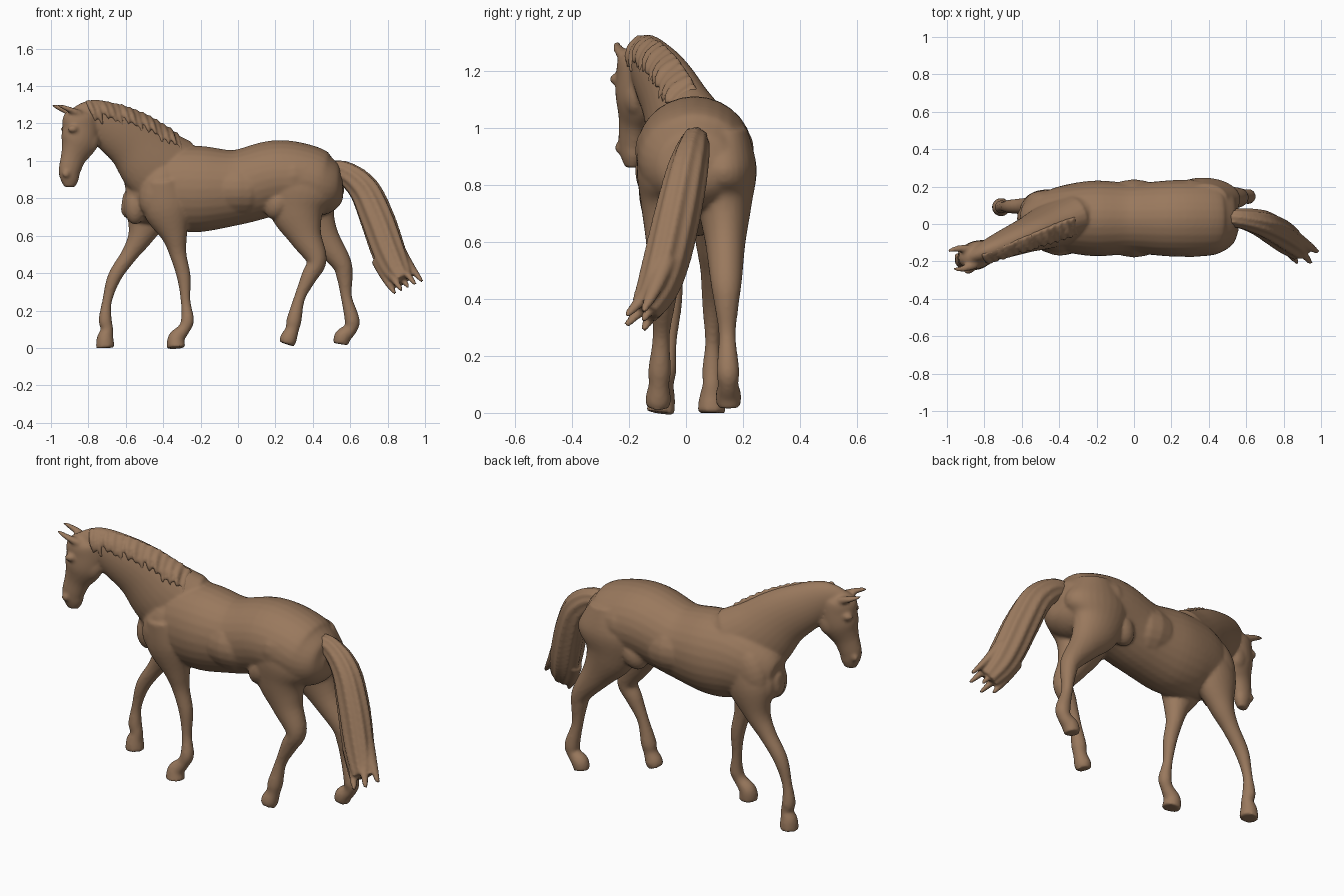
import bpy
import bmesh
import math
from mathutils import Vector, Matrix

default_cube = bpy.data.objects.get("Cube")
if default_cube:
    bpy.data.objects.remove(default_cube, do_unlink=True)

# One chestnut colour for the whole animal
coat = bpy.data.materials.new("chestnut_brown")
coat.use_nodes = True
coat_colour = (.32, .19, .11, 1)
coat.diffuse_color = coat_colour
coat.node_tree.nodes["Principled BSDF"].inputs["Base Color"].default_value = coat_colour

ACROSS = Vector((0, 1, 0))
HEAD_SIDE = Vector((-.3, .9, 0)).normalized()
TAIL_SIDE = Vector((.3, .9, 0)).normalized()


def spline(keys, steps):
    """Smooth curve through the key vectors."""
    result = []
    for i in range(len(keys) - 1):
        before, start = keys[max(i - 1, 0)], keys[i]
        end, after = keys[i + 1], keys[min(i + 2, len(keys) - 1)]
        for k in range(steps):
            t = k / steps
            result.append(start + (end - before) * (t / 2)
                          + (before * 2 - start * 5 + end * 4 - after) * (t * t / 2)
                          + (start * 3 - before - end * 3 + after) * (t ** 3 / 2))
    result.append(keys[-1])
    return result


def tube(bm, path, side, sides=28, ridges=0, ridge_size=0):
    """Closed tube through stations of x, y, z, half width and half depth."""
    rings = []
    last = len(path) - 1
    for i, station in enumerate(path):
        centre, (half_width, half_depth) = station.to_3d(), station[3:]
        tangent = (path[min(i + 1, last)] - path[max(i - 1, 0)]).to_3d().normalized()
        deep = tangent.cross(side).normalized()
        wide = deep.cross(tangent)
        ring = []
        for k in range(sides):
            angle = math.tau * k / sides
            swell = 1 + ridge_size * math.cos(ridges * angle + i / 8)
            offset = (wide * math.cos(angle) * half_width
                      + deep * math.sin(angle) * half_depth)
            ring.append(bm.verts.new(centre + offset * swell))
        rings.append(ring)
    faces = [bm.faces.new(rings[0]), bm.faces.new(rings[-1])]
    for lower, upper in zip(rings, rings[1:]):
        for k in range(sides):
            n = (k + 1) % sides
            faces.append(bm.faces.new((lower[k], lower[n], upper[n], upper[k])))
    bmesh.ops.recalc_face_normals(bm, faces=faces)


def limb(bm, profile, sideways, width, side=ACROSS, **options):
    """Tube from a side profile of (x, z, half depth); rules give y and half width."""
    keys = [Vector((x, sideways(x, z), z, width(x, depth), depth))
            for x, z, depth in profile]
    tube(bm, spline(keys, 5), side, **options)


def strand(bm, root, tip, thickness, bulge, side):
    """Tapering lock of hair or ear, bowed out by the bulge vector."""
    path = []
    for k in range(9):
        t = k / 8
        centre = root.lerp(tip, t) + bulge * math.sin(math.pi * t)
        radius = thickness * math.sqrt(1.1 - t)
        path.append(Vector((*centre, radius, radius * .8)))
    tube(bm, path, side, sides=12)


def ball(bm, centre, radii, tilt=0, turn=0):
    """Ellipsoid for a muscle or bony bump."""
    matrix = (Matrix.Translation(centre) @ Matrix.Rotation(turn, 4, 'Z')
              @ Matrix.Rotation(tilt, 4, 'Y') @ Matrix.Diagonal((*radii, 1)))
    bmesh.ops.create_uvsphere(bm, u_segments=20, v_segments=12, radius=1, matrix=matrix)


def finish(bm, name, smoothing):
    """Fuse the overlapping volumes into one smooth skin."""
    mesh = bpy.data.meshes.new(name)
    bm.to_mesh(mesh)
    bm.free()
    mesh.materials.append(coat)
    obj = bpy.data.objects.new(name, mesh)
    bpy.context.collection.objects.link(obj)
    fuse = obj.modifiers.new("fuse", 'REMESH')
    fuse.mode = 'VOXEL'
    fuse.voxel_size = .009
    fuse.use_smooth_shade = True
    soften = obj.modifiers.new("soften", 'SMOOTH')
    soften.factor = .5
    soften.iterations = smoothing


def neck_turn(x, z=0):
    """The neck and head swing toward the right as they reach forward."""
    return .4 * x + .17


def tail_sway(x, z=0):
    """The tail curves away to the right as it trails back."""
    return max(.03 - 1.6 * max(x - .55, 0) ** 2, -.18)


def leg_width(x, depth):
    """Flat, broad upper legs become round below the knee or hock."""
    return min(depth, .035 + .4 * depth)


body = bmesh.new()

# Barrel from chest to rump, narrow in front and broad behind
limb(body, [(-.62, .78, .04), (-.58, .78, .11), (-.48, .82, .18), (-.36, .85, .22),
            (-.2, .85, .23), (0, .86, .2), (.2, .91, .2), (.35, .9, .19),
            (.45, .87, .17), (.53, .86, .12), (.56, .86, .05)],
     sideways=lambda x, z: .03, width=lambda x, depth: depth * (.95 + .35 * x))
ball(body, (0, .03, .85), (.22, .21, .17))
ball(body, (.3, .03, .92), (.2, .21, .16))

# Arched neck
limb(body, [(-.26, .88, .19), (-.35, .91, .22), (-.45, .99, .2), (-.56, 1.1, .16),
            (-.68, 1.18, .13), (-.78, 1.23, .1), (-.87, 1.23, .06)],
     neck_turn, lambda x, depth: depth * .6, HEAD_SIDE)

# Head from poll to muzzle
limb(body, [(-.85, 1.28, .04), (-.85, 1.24, .09), (-.84, 1.18, .1), (-.85, 1.1, .1),
            (-.88, 1.02, .07), (-.9, .95, .06), (-.9, .9, .05), (-.9, .86, .03)],
     neck_turn, lambda x, depth: depth * .75, HEAD_SIDE)


def on_head(x, z, out):
    return Vector((x, neck_turn(x), z)) + HEAD_SIDE * out


for s in (-1, 1):
    # Cheek, brow, nostril and ear on each side of the head
    ball(body, on_head(-.81, 1.11, s * .03), (.06, .04, .07), turn=.3)
    ball(body, on_head(-.9, 1.17, s * .06), (.03, .02, .02), turn=.3)
    ball(body, on_head(-.93, .93, s * .035), (.02, .015, .02), turn=.3)
    ear_root = on_head(-.86, 1.25, s * .04)
    ear_tip = ear_root + Vector((-.12, -.02, .05)) + HEAD_SIDE * s * .01
    strand(body, ear_root, ear_tip, .025, HEAD_SIDE * s * .01, HEAD_SIDE)
    # Shoulder, breast and stifle muscles
    ball(body, (-.45 - s * .03, .01 + s * .1, .84), (.1, .07, .15), tilt=.4)
    ball(body, (-.55, .03 + s * .05, .76), (.06, .06, .1))
    ball(body, (.22, .03 + s * .12, .78), (.07, .07, .1), tilt=.5)


def leg(joints, depths, top_y, toe_y, bow=0):
    """Leg through its (x, z) joints, leaning sideways from the toe to the top."""
    def lean(x, z):
        return toe_y + (top_y - toe_y) * z + bow * math.sin(math.pi * z / .8)
    limb(body, [(x, z, depth) for (x, z), depth in zip(joints, depths)], lean, leg_width)


# Forelegs: the right bears weight, the left reaches forward
fore_depths = (.1, .13, .07, .045, .037, .026, .035, .033, .045, .05)
leg([(-.4, .9), (-.38, .75), (-.34, .6), (-.32, .5), (-.29, .38), (-.28, .25),
     (-.27, .15), (-.29, .1), (-.33, .05), (-.33, 0)], fore_depths, -.08, -.09, .035)
leg([(-.43, .9), (-.47, .75), (-.52, .6), (-.58, .5), (-.66, .38), (-.7, .25),
     (-.71, .15), (-.7, .1), (-.71, .05), (-.71, 0)], fore_depths, .1, .09)

# Hind legs: the right swings forward, the left pushes off behind
hind_depths = (.12, .2, .15, .09, .055, .043, .03, .04, .036, .045, .04)
leg([(.36, 1), (.33, .86), (.32, .73), (.36, .6), (.42, .47), (.38, .38),
     (.33, .27), (.3, .15), (.29, .1), (.27, .05), (.26, .02)], hind_depths, -.05, -.1)
leg([(.38, 1), (.37, .86), (.38, .73), (.45, .6), (.55, .46), (.57, .38),
     (.58, .27), (.61, .15), (.6, .1), (.56, .06), (.55, .02)], hind_depths, .13, .15)
finish(body, "horse_body", 5)

# Mane: overlapping locks lying along the right of the crest
mane = bmesh.new()
for i in range(14):
    x = -.8 + i / 28
    crest = Vector((x, neck_turn(x), 1.31 - .8 * (x + .8) ** 2))
    drop = .1 + .02 * math.sin(i * 2)
    hang = Vector((.04, -.05 - .1 * (x + .8), -drop))
    strand(mane, crest, crest + hang, .025, Vector((0, -.02, .01)), ACROSS)
finish(mane, "mane", 4)

# Tail: a ridged core with loose locks at its end
tail = bmesh.new()
limb(tail, [(.45, .94, .05), (.56, .94, .06), (.67, .85, .08), (.74, .7, .09),
            (.8, .53, .09), (.84, .43, .08), (.88, .36, .06)],
     tail_sway, lambda x, depth: depth * .85, TAIL_SIDE,
     sides=56, ridges=9, ridge_size=.07)
for i in range(5):
    root_x, tip_x = .74 + .03 * i, .84 + .036 * i
    root = Vector((root_x, tail_sway(.8), .47 + i / 60))
    tip = Vector((tip_x, -.18 + .03 * (-1) ** i, .29 + i / 60))
    strand(tail, root, tip, .035, Vector((0, 0, -.01)), TAIL_SIDE)
finish(tail, "tail", 3)
